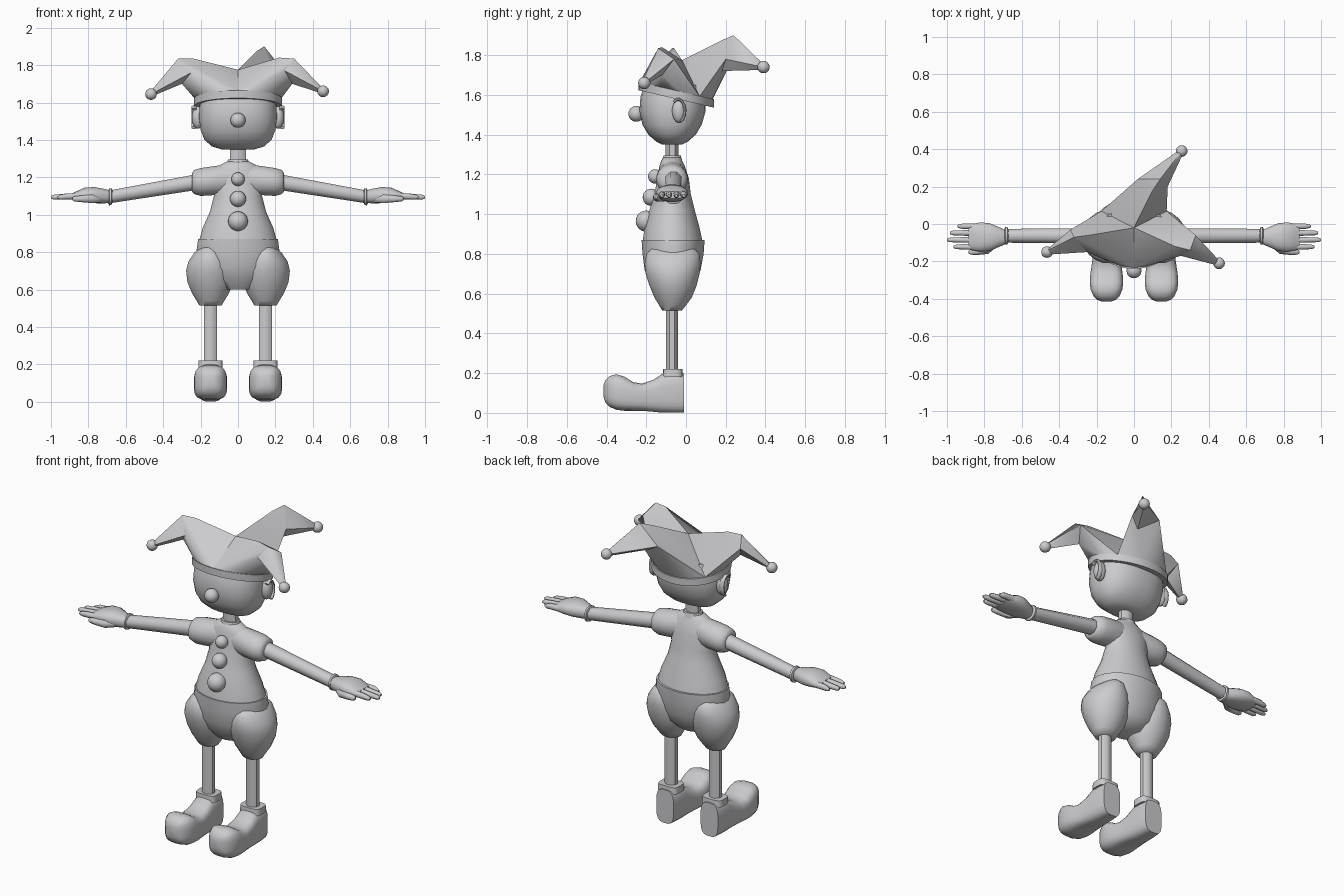
import bpy
import bmesh
import math
from mathutils import Vector, Matrix

if "Cube" in bpy.data.objects:
    bpy.data.objects.remove(bpy.data.objects["Cube"], do_unlink=True)

CLAY = (0.6, 0.6, 0.62, 1.0)
clay = bpy.data.materials.new("light_grey")
clay.use_nodes = True
clay.diffuse_color = CLAY
clay.node_tree.nodes["Principled BSDF"].inputs["Base Color"].default_value = CLAY

BODY_Y = -0.07  # depth of the body's upright axis
SIDES = (("left", 1), ("right", -1))


def finish(name, bm, sharp=45):
    """Turn a bmesh into a shaded, coloured object."""
    bmesh.ops.recalc_face_normals(bm, faces=bm.faces)
    mesh = bpy.data.meshes.new(name)
    bm.to_mesh(mesh)
    bm.free()
    mesh.materials.append(clay)
    mesh.shade_smooth()
    mesh.set_sharp_from_angle(angle=math.radians(sharp))
    obj = bpy.data.objects.new(name, mesh)
    bpy.context.collection.objects.link(obj)
    return obj


def ring(center, u, v, count=16, power=1.0):
    """Closed oval of points; a power under one makes it boxier."""
    def bend(t):
        return math.copysign(abs(t) ** power, t)
    points = []
    for i in range(count):
        angle = math.tau * (i + 0.5) / count
        points.append(Vector(center) + Vector(u) * bend(math.cos(angle))
                      + Vector(v) * bend(math.sin(angle)))
    return points


def loft(name, rings, sharp=45):
    """Skin a row of rings and cap both ends."""
    bm = bmesh.new()
    rows = [[bm.verts.new(p) for p in points] for points in rings]
    count = len(rows[0])
    for low, high in zip(rows, rows[1:]):
        for i in range(count):
            j = (i + 1) % count
            bm.faces.new((low[i], low[j], high[j], high[i]))
    bm.faces.new(rows[0])
    bm.faces.new(rows[-1])
    return finish(name, bm, sharp)


def upright(name, x, sections, count=20, power=1.0, sharp=45):
    """Loft along z from (z, half width, back y, front y) sections."""
    rings = []
    for z, width, front, back in sections:
        middle, depth = (front + back) / 2, (back - front) / 2
        rings.append(ring((x, middle, z), (width, 0, 0), (0, depth, 0), count, power))
    return loft(name, rings, sharp)


def ball(name, center, size):
    """Sphere or stretched sphere."""
    bm = bmesh.new()
    bmesh.ops.create_uvsphere(bm, u_segments=20, v_segments=12, radius=1)
    bmesh.ops.transform(bm, verts=bm.verts,
                        matrix=Matrix.Translation(center) @ Matrix.Diagonal((*size, 1)))
    return finish(name, bm)


def hull(bm, points):
    """Add the convex skin of some points."""
    verts = [bm.verts.new(p) for p in points]
    result = bmesh.ops.convex_hull(bm, input=verts)
    loose = [g for g in result["geom_interior"] if isinstance(g, bmesh.types.BMVert)]
    bmesh.ops.delete(bm, geom=loose, context="VERTS")


# Head, nose and neck
upright("head", 0, [
    (1.35, .09, -.12, -.02), (1.365, .14, -.15, .01), (1.4, .18, -.19, .05),
    (1.45, .2, -.22, .08), (1.52, .21, -.235, .1), (1.59, .205, -.23, .1),
    (1.65, .19, -.21, .08)], count=28, power=.85, sharp=60)
ball("nose", (0, -.25, 1.505), (.04, .04, .04))
upright("neck", 0, [(1.27, .045, -.105, -.035), (1.37, .045, -.105, -.035)], count=8)
upright("neck_collar", 0, [(1.26, .065, -.125, -.015), (1.295, .055, -.115, -.025)], count=12)

# Shirt body with three round buttons
upright("shirt", 0, [
    (.86, .21, -.22, .085), (.93, .19, -.21, .07), (1.02, .15, -.185, .045),
    (1.1, .13, -.16, .025), (1.18, .14, -.145, .015), (1.24, .13, -.135, -.005),
    (1.27, .09, -.125, -.02), (1.285, .06, -.115, -.025)], count=24, sharp=60)
for name, y, z, r in (("top", -.155, 1.19, .036), ("middle", -.175, 1.085, .043),
                      ("bottom", -.2, .965, .053)):
    ball(name + "_button", (0, y, z), (r, r, r))

# Baggy trousers: waist part
upright("trouser_waist", 0, [
    (.6, .09, -.14, .0), (.65, .16, -.18, .05), (.72, .21, -.21, .075),
    (.8, .225, -.22, .09), (.87, .215, -.225, .095)], count=24)

for side, s in SIDES:
    # Ear with a raised curved rim
    ball(side + "_ear", (s * .215, -.035, 1.52), (.032, .035, .06))
    rim = []
    for i in range(9):
        a = math.radians(-70 + i * 25)
        out = Vector((0, math.cos(a), math.sin(a)))
        middle = Vector((s * .235, -.04, 1.52)) + Vector((0, out.y * .035, out.z * .058))
        rim.append(ring(middle, out * .008, (.015, 0, 0), 8))
    loft(side + "_ear_rim", rim)

    # Trouser leg
    upright(side + "_trouser_leg", s * .147, [
        (.515, .06, -.12, -.02), (.54, .075, -.135, 0), (.58, .1, -.16, .03),
        (.64, .125, -.185, .055), (.7, .132, -.205, .07), (.75, .12, -.21, .075),
        (.8, .085, -.2, .07), (.83, .05, -.17, .04)], sharp=60)

    # Thin leg and ankle cuff
    upright(side + "_leg", s * .147, [(.19, .038, -.103, -.037), (.53, .038, -.103, -.037)], 8)
    upright(side + "_ankle_cuff", s * .147,
            [(.18, .066, -.118, -.015), (.22, .064, -.116, -.018)], 16, .5)

    # Long shoe with a bulbous toe: y, bottom, top, half width
    shoe = []
    for y, low, high, width in (
            (-.01, 0, .2, .058), (-.06, 0, .2, .066), (-.115, 0, .2, .068),
            (-.165, .005, .167, .072), (-.22, .01, .148, .08), (-.265, .01, .155, .087),
            (-.31, .01, .183, .09), (-.35, .015, .195, .086), (-.385, .03, .185, .07),
            (-.405, .05, .165, .05), (-.415, .08, .14, .025)):
        shoe.append(ring((s * .147, y, (low + high) / 2), (width, 0, 0),
                         (0, 0, (high - low) / 2), 20, .6))
    loft(side + "_shoe", shoe, 55)

    # Puffed sleeve: x, middle z, half height, half depth
    def along_x(name, sections, count, y=BODY_Y, power=1.0):
        return loft(name, [ring((s * x, y, z), (0, depth, 0), (0, 0, height), count, power)
                           for x, z, height, depth in sections], 50)

    along_x(side + "_sleeve", [
        (.04, 1.19, .085, .065), (.1, 1.185, .08, .075), (.15, 1.18, .078, .08),
        (.2, 1.175, .076, .08), (.235, 1.175, .065, .07), (.246, 1.172, .05, .05)], 16)

    # Straight arm, rolled wrist cuff and gloved palm
    along_x(side + "_arm", [(.2, 1.178, .046, .044), (.69, 1.095, .037, .04)], 8, -.063)
    along_x(side + "_wrist_cuff", [
        (.672, 1.098, .036, .036), (.677, 1.097, .046, .048),
        (.688, 1.095, .046, .048), (.694, 1.094, .036, .036)], 16, -.063)
    along_x(side + "_palm", [
        (.68, 1.096, .033, .035), (.72, 1.1, .04, .053), (.77, 1.105, .044, .075),
        (.82, 1.105, .04, .08), (.86, 1.1, .028, .073), (.885, 1.097, .018, .066)],
        16, BODY_Y, .85)

    # Fingers and thumb
    for name, y, tip in (("little", -.012, .945), ("ring", -.048, .985),
                         ("middle", -.085, 1.0), ("index", -.122, .965)):
        along_x(f"{side}_{name}_finger", [
            (.84, 1.1, .018, .017), (.91, 1.098, .017, .016),
            (tip - .015, 1.094, .014, .013), (tip, 1.093, .007, .007)], 8, y)
    loft(side + "_thumb", [
        ring((s * x, y, 1.085), (0, r, 0), (0, 0, r), 8)
        for x, y, r in ((.73, -.1, .02), (.78, -.138, .024),
                        (.84, -.148, .019), (.875, -.15, .015), (.885, -.15, .007))])


# Tilted hat band
def brim(angle, lift=0.0, grow=1.0):
    """Point on the sloping oval that the hat sits on."""
    x, y = math.cos(angle) * .235 * grow, math.sin(angle) * .19 * grow
    return Vector((x, y - .05, 1.58 - y * .23 + lift))


loft("hat_band", [[brim(math.tau * i / 32, lift, grow) for i in range(32)]
                  for lift, grow in ((0, 1), (.042, 1), (.042, .95))])

# Three floppy horns: arc in degrees, bend points, tip
horns = {
    "left_hat_horn": (-90, 40, [
        (.22, -.12, 1.84), (.3, -.14, 1.835), (.33, -.06, 1.78),
        (.25, -.17, 1.77), (.29, -.12, 1.7)], (.455, -.21, 1.66)),
    "right_hat_horn": (140, 270, [
        (-.24, -.06, 1.835), (-.32, -.07, 1.835), (-.34, -.03, 1.77),
        (-.25, -.15, 1.76), (-.3, -.09, 1.7)], (-.465, -.15, 1.645)),
    "back_hat_horn": (40, 140, [
        (.1, .18, 1.875), (.14, .24, 1.9), (.02, .24, 1.79),
        (.18, .2, 1.78), (.12, .17, 1.72)], (.255, .39, 1.74)),
}
crown = Vector((0, -.02, 1.775))
for name, (start, end, bend, tip) in horns.items():
    bm = bmesh.new()
    arc = [brim(math.radians(start + (end - start) * i / 8), .04, .97) for i in range(9)]
    hull(bm, arc + [crown, Vector((0, -.05, 1.62))] + [Vector(p) for p in bend])
    end_ring = [Vector(tip) + Vector(d) * .014 for d in
                ((1, 0, 0), (-1, 0, 0), (0, 1, 0), (0, -1, 0), (0, 0, 1), (0, 0, -1))]
    hull(bm, [Vector(p) for p in bend] + end_ring)
    finish(name, bm, 40)
    ball(name + "_bell", tip, (.031, .031, .031))
